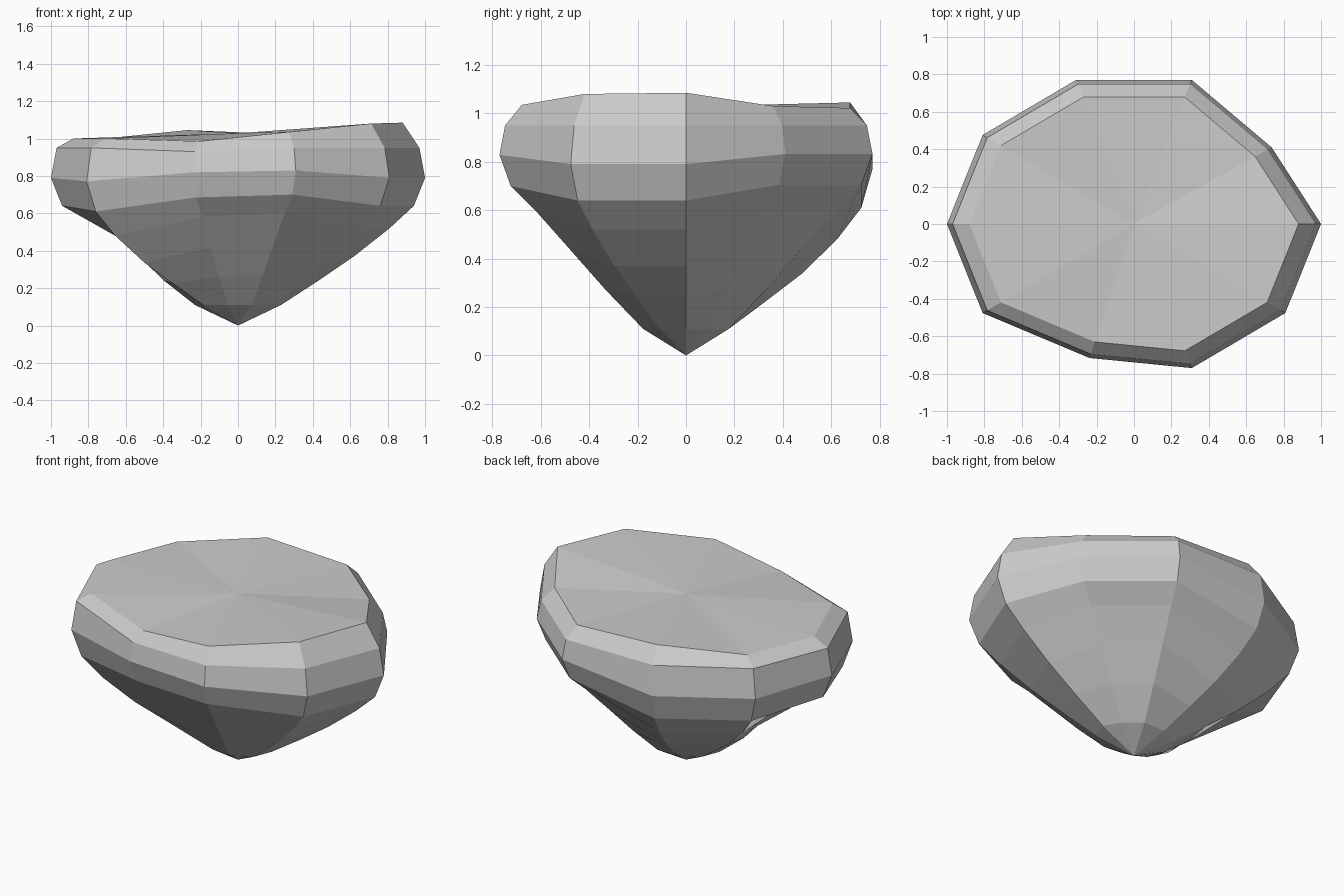
import bpy, bmesh
from math import cos, sin, radians

if "Cube" in bpy.data.objects:
    bpy.data.objects.remove(bpy.data.objects["Cube"])

N = 10
RX, RY = 1.0, 0.81
# Rings from crown to point: (radius, height, how far column lift applies)
RINGS = [(0.97, 0.95, 0.0), (1.0, 0.79, 0.65), (0.94, 0.64, 1.0),
         (0.81, 0.52, 1.35), (0.62, 0.37, 1.1), (0.43, 0.24, 0.5), (0.23, 0.11, 0.0)]
# One entry per column, every 36 degrees from +x
CROWN_Z = [1.085, 1.03, 1.022, 1.045, 1.0, 1.0, 1.0, 0.985, 1.035, 1.08]
LIFT = [0, 0.065, 0.065, -0.03, -0.025, 0, -0.03, 0.045, 0.06, 0.0]
DENT = {1: (0.91, 0.86), 7: (0.77, 0.93)}            # chipped columns (x, y)
UNDERCUT = {3: 0.83, 4: 0.80, 5: 0.92}               # hollow below the -x side

bm = bmesh.new()


def ring_vert(i, r, z):
    a = radians(36 * i)
    sx, sy = DENT.get(i, (1, 1))
    return bm.verts.new((RX * r * cos(a) * sx, RY * r * sin(a) * sy, z))


# Stacked rings of the boulder
rings = [[ring_vert(i, 0.88, CROWN_Z[i]) for i in range(N)]]
for k, (r, z, w) in enumerate(RINGS):
    row = []
    for i in range(N):
        rad = r * (UNDERCUT.get(k, 1) if i == 5 else 1)
        dz = LIFT[i] * w - (0.02 if (k == 0 and i == 7) else 0)
        row.append(ring_vert(i, rad, z + dz))
    rings.append(row)

# Side facets
for a, b in zip(rings, rings[1:]):
    for i in range(N):
        j = (i + 1) % N
        bm.faces.new((a[i], b[i], b[j], a[j]))

# Top plateau and bottom point
top = bm.verts.new((0, 0, sum(CROWN_Z) / N))
tip = bm.verts.new((0, 0, 0))
for i in range(N):
    j = (i + 1) % N
    bm.faces.new((top, rings[0][i], rings[0][j]))
    bm.faces.new((tip, rings[-1][j], rings[-1][i]))

# Overall length of exactly 2, flat shaded
bmesh.ops.recalc_face_normals(bm, faces=bm.faces)
mesh = bpy.data.meshes.new("rock")
bm.to_mesh(mesh)
bm.free()
rock = bpy.data.objects.new("rock", mesh)
bpy.context.collection.objects.link(rock)
